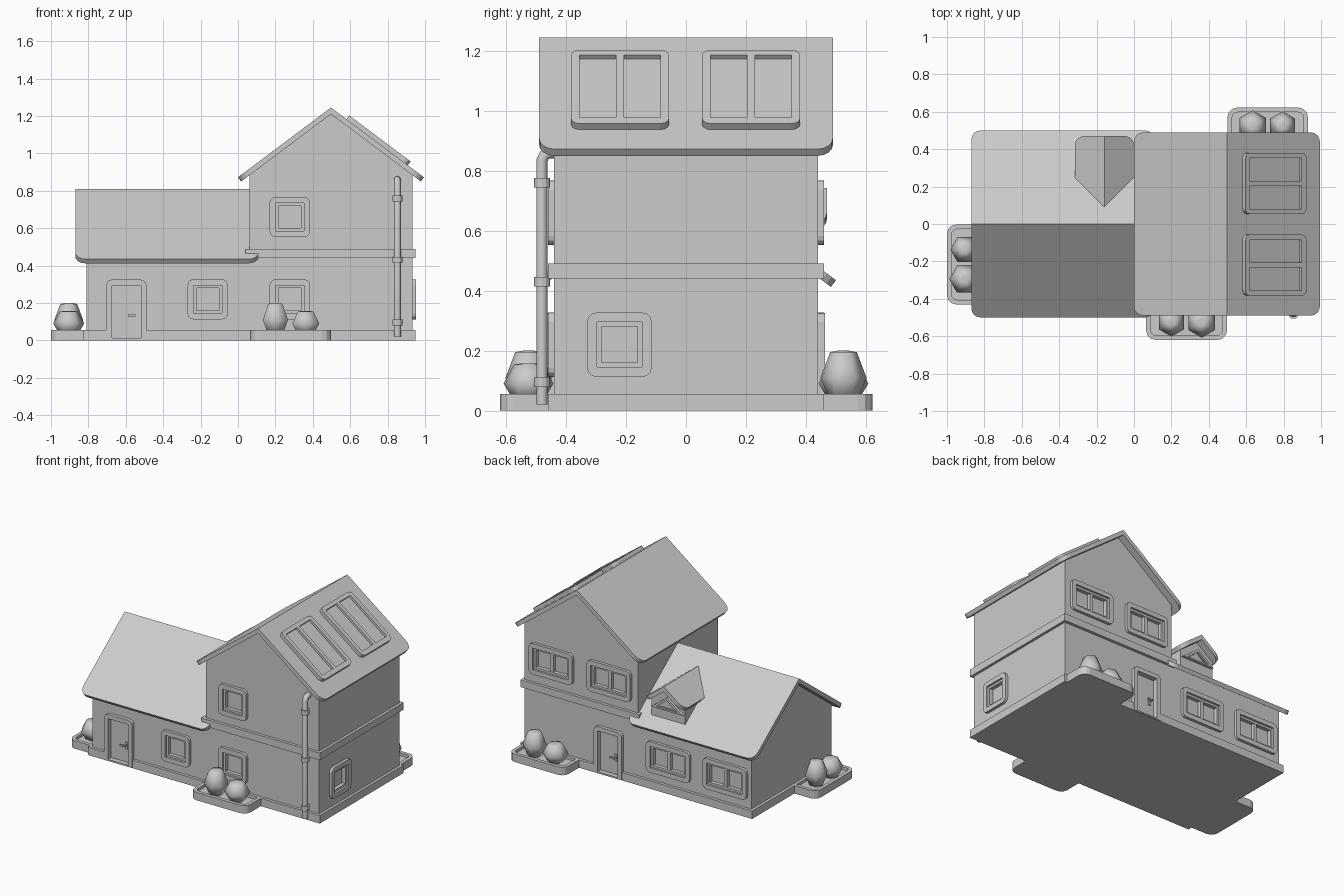
import bpy, bmesh, math
from mathutils import Matrix, Vector

if "Cube" in bpy.data.objects:
    bpy.data.objects.remove(bpy.data.objects["Cube"])

I = Matrix.Identity(4)
cutters = bpy.data.collections.new("opening_cutters")
bpy.context.scene.collection.children.link(cutters)


def loft(name, loops, M=I, smooth=False, coll=None):
    """Skin a list of equal-length point loops and cap both ends."""
    bm = bmesh.new()
    rings = [[bm.verts.new(M @ Vector(p)) for p in lp] for lp in loops]
    n = len(rings[0])
    for a, b in zip(rings, rings[1:]):
        for i in range(n):
            bm.faces.new((a[i], a[(i + 1) % n], b[(i + 1) % n], b[i]))
    bm.faces.new(rings[0])
    bm.faces.new(rings[-1])
    bmesh.ops.remove_doubles(bm, verts=bm.verts, dist=1e-5)
    bmesh.ops.recalc_face_normals(bm, faces=bm.faces)
    for f in bm.faces:
        f.smooth = smooth
    me = bpy.data.meshes.new(name)
    bm.to_mesh(me)
    bm.free()
    ob = bpy.data.objects.new(name, me)
    (coll or bpy.context.scene.collection).objects.link(ob)
    return ob


def rrect(x0, x1, y0, y1, z, rt=0, rb=None, n=3):
    """Rounded rectangle loop; rt / rb are the top / bottom corner radii."""
    rb = rt if rb is None else rb
    pts = []
    for k, (cx, cy, r) in enumerate([(x1 - rt, y1 - rt, rt), (x0 + rt, y1 - rt, rt),
                                     (x0 + rb, y0 + rb, rb), (x1 - rb, y0 + rb, rb)]):
        for i in range(n + 1):
            a = math.pi / 2 * (k + i / n)
            pts.append((cx + r * math.cos(a), cy + r * math.sin(a), z))
    return pts


def box(name, x0, x1, y0, y1, z0, z1, M=I, coll=None):
    return loft(name, [[(x0, y0, z), (x1, y0, z), (x1, y1, z), (x0, y1, z)] for z in (z0, z1)], M, coll=coll)


def circle(r, z, n, x=0, y=0, turn=0):
    return [(x + r * math.cos(2 * math.pi * i / n + turn),
             y + r * math.sin(2 * math.pi * i / n + turn), z) for i in range(n)]


def place(x, y, z, deg=0, tilt=90):
    """Local XY is the wall plane, local Z points outwards."""
    return (Matrix.Translation((x, y, z)) @ Matrix.Rotation(math.radians(deg), 4, 'Z')
            @ Matrix.Rotation(math.radians(tilt), 4, 'X'))


def framed(name, M, w, y0, y1, steps, r=0.03, rb=None, sill=1.0, cut=None):
    """Stepped frame: steps are (inset, depth); cut is the inset of the wall opening."""
    def loop(d, z):
        k = 1 if d == 0 else 0
        return rrect(-w / 2 + d, w / 2 - d, y0 + d * sill, y1 - d, z,
                     r * k, None if rb is None else rb * k)
    loft(name, [loop(*s) for s in steps], M)
    if cut:
        box("cutter", -w / 2 + cut, w / 2 - cut, y0 + cut * sill, y1 - cut,
            -0.03, 0.06, M, cutters).hide_render = True


def gable(name, half, top, bottom, a, b, M):
    """Pentagonal wall block; local x across, y along the ridge, z up."""
    e = top - 0.75 * half
    pts = [(-half, bottom), (half, bottom), (half, e), (0, top), (-half, e)]
    return loft(name, [[(x, y, z) for x, z in pts] for y in (a, b)], M)


def roof(name, half, ridge, a, b, M, r=0.05, t=0.028):
    """Two slabs mitred at the ridge, with rounded eave corners."""
    flat = [(0, a)]
    for cy, a0 in ((a + r, -90), (b - r, 0)):
        for i in range(5):
            q = math.radians(a0 + 22.5 * i)
            flat.append((half - r + r * math.cos(q), cy + r * math.sin(q)))
    flat.append((0, b))
    for side, s in (("left", -1), ("right", 1)):
        top = [(s * u, v, ridge - 0.75 * u) for u, v in flat]
        low = [(s * (u - 0.6 * t), v, ridge - 0.75 * u - 0.8 * t) if u > 0 else (0, v, ridge - t / 0.8)
               for u, v in flat]
        loft(f"{name}_{side}", [top, low], M)


# walls, plinth and storey band
T = Matrix.Translation
CX = 0.497
wing_axis = Matrix.Rotation(math.radians(-90), 4, 'Z')   # local y -> +x
solids = [gable("main_walls", 0.435, 1.212, 0, -0.44, 0.44, T((CX, 0, 0))),
          gable("wing_walls", 0.44, 0.777, 0, -0.81, 0.10, wing_axis),
          box("plinth", -0.83, 0.95, -0.46, 0.46, 0, 0.055)]
box("storey_band", 0.04, 0.95, -0.46, 0.46, 0.44, 0.49)

# roofs
roof("main_roof", 0.497, 1.245, -0.49, 0.49, T((CX, 0, 0)))
roof("wing_roof", 0.5, 0.81, -0.87, 0.11, wing_axis)

# dormer on the back slope
DX = -0.158
roof("dormer_roof", 0.158, 0.742, 0.09, 0.47, T((DX, 0, 0)))
gable("dormer_walls", 0.13, 0.709, 0.45, 0.12, 0.42, T((DX, 0, 0)))
tri = [(-0.122, -0.04), (0.122, -0.04), (0, 0.052)]
loft("dormer_window", [[(x * k, (y + 0.009) * k - 0.009, z) for x, y in tri]
                       for k, z in ((1, -0.01), (1, 0.018), (0.68, 0.018), (0.68, 0.008), (0.55, 0.008), (0.55, 0.002))],
     place(DX, 0.42, 0.6, 180))

# windows
steps = [(0, -0.04), (0, 0.02), (0.032, 0.02), (0.032, 0.006), (0.047, 0.006), (0.047, -0.02)]
for i, M in enumerate([place(-0.162, -0.44, 0.22), place(0.277, -0.44, 0.22),
                       place(0.277, -0.44, 0.66), place(0.932, -0.222, 0.22, 90)]):
    framed(f"small_window_{i}", M, 0.215, -0.107, 0.107, steps, cut=0.025)
for i, (x, z) in enumerate([(-0.18, 0.22), (-0.615, 0.22), (0.72, 0.66), (0.275, 0.66)]):
    M = place(x, 0.44, z, 180)
    framed(f"wide_window_{i}", M, 0.335, -0.107, 0.107, steps, cut=0.025)
    box(f"wide_window_bar_{i}", -0.012, 0.012, -0.065, 0.065, -0.025, 0.004, M)

# skylights on the right slope
for i, y in enumerate((-0.22, 0.217)):
    M = place(0.744, y, 1.06, 90, math.degrees(math.atan(0.75)))
    framed(f"skylight_{i}", M, 0.327, -0.205, 0.205,
           [(0, -0.01), (0, 0.025), (0.028, 0.025), (0.028, 0.008)], sill=1.2)
    box(f"skylight_bar_{i}", -0.013, 0.013, -0.18, 0.185, 0, 0.025, M)

# doors with lever handles
for name, M in (("front_door", place(-0.597, -0.44, 0)), ("back_door", place(0.278, 0.44, 0, 180))):
    framed(name, M, 0.215, 0.003, 0.325,
           [(0, -0.04), (0, 0.023), (0.03, 0.023), (0.03, -0.012)], rb=0, sill=0.3, cut=0.025)
    box(name + "_handle_plate", 0.034, 0.052, 0.105, 0.152, -0.015, -0.004, M)
    box(name + "_handle_stem", 0.038, 0.048, 0.128, 0.138, -0.01, 0.02, M)
    box(name + "_handle_lever", 0.008, 0.048, 0.128, 0.138, 0.012, 0.02, M)

# cut the openings
for ob in solids:
    m = ob.modifiers.new("openings", 'BOOLEAN')
    m.operand_type, m.collection, m.solver = 'COLLECTION', cutters, 'EXACT'
    bpy.context.view_layer.objects.active = ob
    bpy.ops.object.modifier_apply(modifier=m.name)
for ob in list(cutters.objects):
    bpy.data.objects.remove(ob)


# planters with one tall and one low bush each
def bush(name, x, y, r, top, turn):
    z0, h = 0.035, top - 0.035
    rings = [(0.6, 0), (1, 0.45), (0.58, 0.97), (0.25, 1)]
    loft(name, [circle(r * k, z0 + h * f, 6, x, y, turn) for k, f in rings], smooth=True)


def planter(name, x0, x1, y0, y1, tall, low, turn):
    g = 0.024
    loft(name, [rrect(x0, x1, y0, y1, 0, 0.05), rrect(x0, x1, y0, y1, 0.055, 0.05),
                rrect(x0 + g, x1 - g, y0 + g, y1 - g, 0.055, 0.03),
                rrect(x0 + g, x1 - g, y0 + g, y1 - g, 0.035, 0.03)])
    bush(name + "_tall_bush", *tall, 0.077, 0.2, turn)
    bush(name + "_low_bush", *low, 0.083, 0.158, turn)


planter("front_planter", 0.065, 0.497, -0.62, -0.38, (0.2, -0.525), (0.362, -0.525), math.pi / 2)
planter("back_planter", 0.5, 0.93, 0.38, 0.622, (0.795, 0.525), (0.635, 0.525), math.pi / 2)
planter("left_planter", -1.0, -0.75, -0.43, -0.003, (-0.905, -0.137), (-0.905, -0.295), 0)

# downpipe with an elbow and clamps
PX, PY = 0.852, -0.48
cu = bpy.data.curves.new("downpipe", 'CURVE')
cu.dimensions, cu.bevel_depth, cu.bevel_resolution, cu.use_fill_caps = '3D', 0.019, 2, True
sp = cu.splines.new('POLY')
path = [(PX, PY, 0.02), (PX, PY, 0.835), (PX, PY + 0.008, 0.852), (PX, PY + 0.025, 0.86), (PX, -0.42, 0.86)]
sp.points.add(len(path) - 1)
for p, c in zip(sp.points, path):
    p.co = (*c, 1)
bpy.context.scene.collection.objects.link(bpy.data.objects.new("downpipe", cu))
for i, z in enumerate((0.095, 0.43, 0.76)):
    loft(f"pipe_clamp_{i}", [circle(0.027, z + d, 12, PX, PY) for d in (-0.016, 0.016)])
